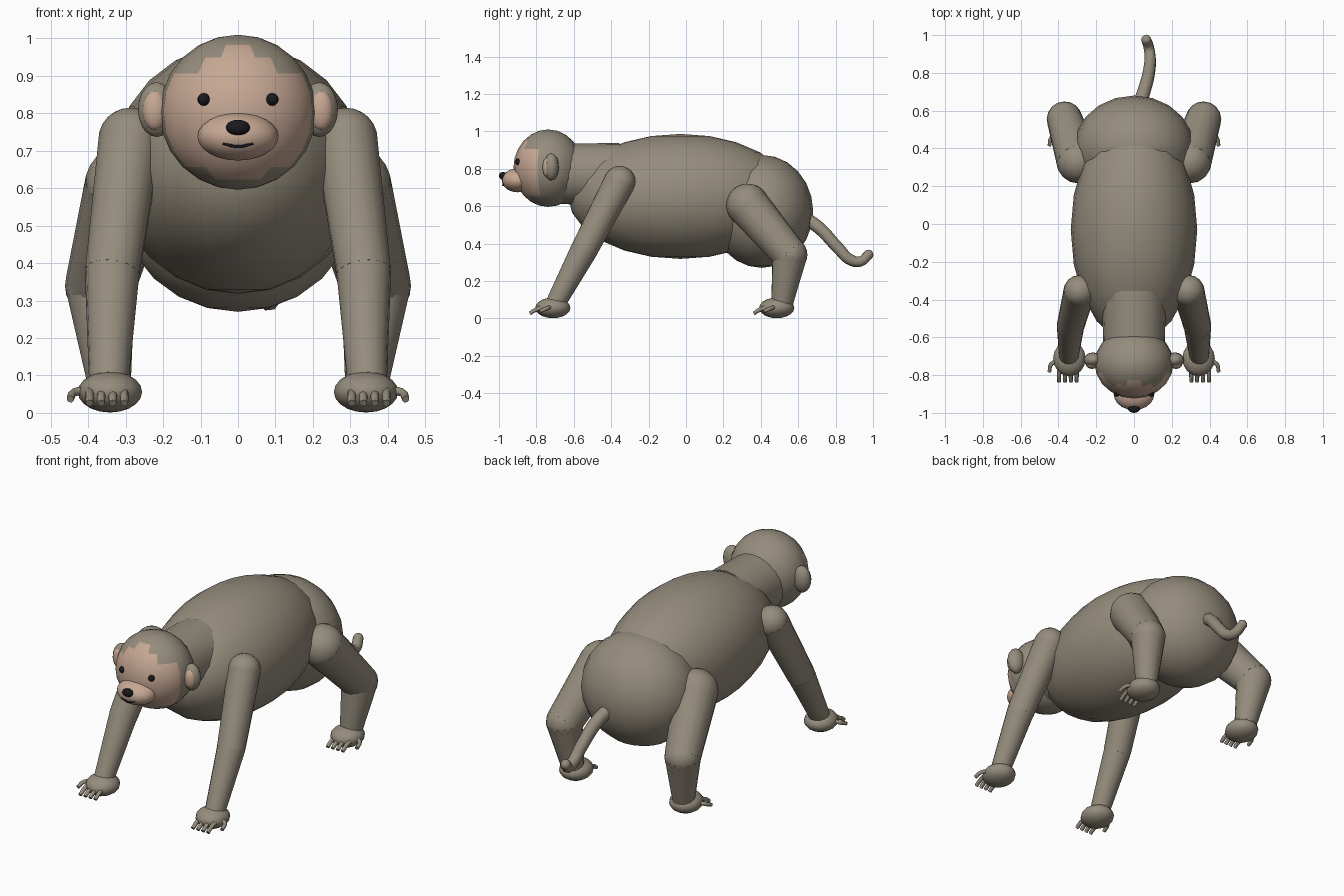
import bpy, bmesh, math
from mathutils import Vector, Matrix

if "Cube" in bpy.data.objects:
    bpy.data.objects.remove(bpy.data.objects["Cube"], do_unlink=True)


def material(name, rgb):
    m = bpy.data.materials.new(name)
    m.use_nodes = True
    m.diffuse_color = (*rgb, 1)
    bsdf = m.node_tree.nodes["Principled BSDF"]
    bsdf.inputs["Base Color"].default_value = (*rgb, 1)
    bsdf.inputs["Roughness"].default_value = 0.8
    return m


FUR = material("grey_brown_fur", (0.30, 0.265, 0.205))
SKIN = material("pale_skin", (0.57, 0.39, 0.295))
BLACK = material("soft_black", (0.01, 0.01, 0.012))


def finish(bm, name, *mats):
    mesh = bpy.data.meshes.new(name)
    bm.to_mesh(mesh)
    bm.free()
    obj = bpy.data.objects.new(name, mesh)
    bpy.context.collection.objects.link(obj)
    for m in mats:
        mesh.materials.append(m)
    bpy.ops.object.select_all(action="DESELECT")
    obj.select_set(True)
    bpy.context.view_layer.objects.active = obj
    bpy.ops.object.shade_smooth_by_angle(angle=0.8)
    return obj


def add_ball(bm, center, radii, segs=20, rings=12):
    mat = Matrix.Translation(center) @ Matrix.Diagonal((*radii, 1))
    bmesh.ops.create_uvsphere(bm, u_segments=segs, v_segments=rings, radius=1, matrix=mat)


def ball(name, center, radii, mat, segs=20, rings=12):
    bm = bmesh.new()
    add_ball(bm, center, radii, segs, rings)
    return finish(bm, name, mat)


def add_cone(bm, a, b, ra, rb, segs=16):
    a, b = Vector(a), Vector(b)
    d = b - a
    rot = d.to_track_quat("Z", "Y").to_matrix().to_4x4()
    bmesh.ops.create_cone(bm, cap_ends=True, segments=segs, radius1=ra, radius2=rb,
                          depth=d.length, matrix=Matrix.Translation((a + b) / 2) @ rot)


def limb(name, joints):
    """Tapered segments with a round joint at each point."""
    bm = bmesh.new()
    for p, r in joints:
        add_ball(bm, p, (r, r, r), 16, 12)
    for (a, ra), (b, rb) in zip(joints, joints[1:]):
        add_cone(bm, a, b, ra, rb)
    return finish(bm, name, FUR)


def tube(name, points, radius, mat, taper=1.0, steps=6):
    curve = bpy.data.curves.new(name, "CURVE")
    curve.dimensions = "3D"
    curve.bevel_depth = radius
    curve.bevel_resolution = 2
    curve.resolution_u = steps
    curve.use_fill_caps = True
    s = curve.splines.new("BEZIER")
    s.bezier_points.add(len(points) - 1)
    for i, (bp, p) in enumerate(zip(s.bezier_points, points)):
        bp.co = p
        bp.handle_left_type = bp.handle_right_type = "AUTO"
        bp.radius = 1 + (taper - 1) * i / (len(points) - 1)
    curve.materials.append(mat)
    obj = bpy.data.objects.new(name, curve)
    bpy.context.collection.objects.link(obj)
    return obj


# Torso, hips and neck
ball("torso", (0, -0.03, 0.652), (0.335, 0.60, 0.334), FUR)
ball("hips", (0, 0.405, 0.572), (0.317, 0.275, 0.302), FUR)
bm = bmesh.new()
add_cone(bm, (0, -0.70, 0.775), (0, -0.36, 0.765), 0.16, 0.172, 20)
finish(bm, "neck", FUR)

# Head, with the front faces of the sphere as the bare face
bm = bmesh.new()
add_ball(bm, (0, 0, 0), (1, 1, 1))
for f in bm.faces:
    c = f.calc_center_median()
    lat = math.degrees(math.asin(c.z / c.length))
    lon = abs(math.degrees(math.atan2(c.x, -c.y)))
    limit = 0
    if -45 < lat < 30:
        limit = 72
    elif -60 < lat < 45:
        limit = 36
    elif -60 < lat < 60:
        limit = 18
    f.material_index = int(lon < limit)
bm.transform(Matrix.Translation((0, -0.737, 0.803)) @ Matrix.Diagonal((0.209, 0.186, 0.207, 1)))
finish(bm, "head", FUR, SKIN)

# Muzzle, nose and mouth
ball("muzzle", (0, -0.90, 0.738), (0.108, 0.085, 0.064), SKIN)
ball("nose", (0, -0.978, 0.762), (0.032, 0.022, 0.021), BLACK, 16, 10)
tube("mouth", [(-0.04, -0.972, 0.72), (0, -0.980, 0.711), (0.04, -0.972, 0.72)], 0.004, BLACK)

# Tail
path = [(0.02, 0.61, 0.55), (0.055, 0.71, 0.485), (0.08, 0.81, 0.38),
        (0.085, 0.885, 0.31), (0.078, 0.935, 0.305), (0.065, 0.975, 0.34)]
tube("tail", path, 0.037, FUR, 0.72)
ball("tail_tip", path[-1], (0.027, 0.027, 0.027), FUR, 12, 8)


def paw(label, side, s, x, y):
    """Rounded paw with four short digits and an outer thumb."""
    ball(f"{side}_{label}", (s * x, y, 0.056), (0.086, 0.094, 0.055), FUR, 16, 10)
    for i in range(4):
        fx = s * (x + 0.008 + (i - 1.5) * 0.031)
        tube(f"{side}_{label}_digit_{i + 1}",
             [(fx, y - 0.05, 0.06), (fx, y - 0.095, 0.044), (fx, y - 0.123, 0.026)],
             0.012, FUR, 0.85, 3)
    tube(f"{side}_{label}_thumb",
         [(s * (x + 0.06), y - 0.015, 0.06), (s * (x + 0.095), y - 0.028, 0.055),
          (s * (x + 0.106), y - 0.07, 0.037)], 0.012, FUR, 0.85, 3)


for side, s in (("left", 1), ("right", -1)):
    # Eyes and ears
    ball(f"{side}_eye", (s * 0.091, -0.898, 0.837), (0.017, 0.017, 0.017), BLACK, 12, 8)
    ball(f"{side}_ear", (s * 0.217, -0.72, 0.81), (0.05, 0.04, 0.073), FUR, 16, 10)
    ball(f"{side}_inner_ear", (s * 0.222, -0.743, 0.808), (0.033, 0.024, 0.053), SKIN, 16, 10)

    # Front limb
    limb(f"{side}_front_leg", [((s * 0.288, -0.355, 0.73), 0.085),
                               ((s * 0.336, -0.54, 0.375), 0.073),
                               ((s * 0.345, -0.695, 0.085), 0.053)])
    paw("hand", side, s, 0.342, -0.712)

    # Hind limb
    limb(f"{side}_hind_leg", [((s * 0.295, 0.33, 0.605), 0.115),
                              ((s * 0.368, 0.555, 0.34), 0.094),
                              ((s * 0.345, 0.515, 0.09), 0.06)])
    paw("foot", side, s, 0.342, 0.485)
